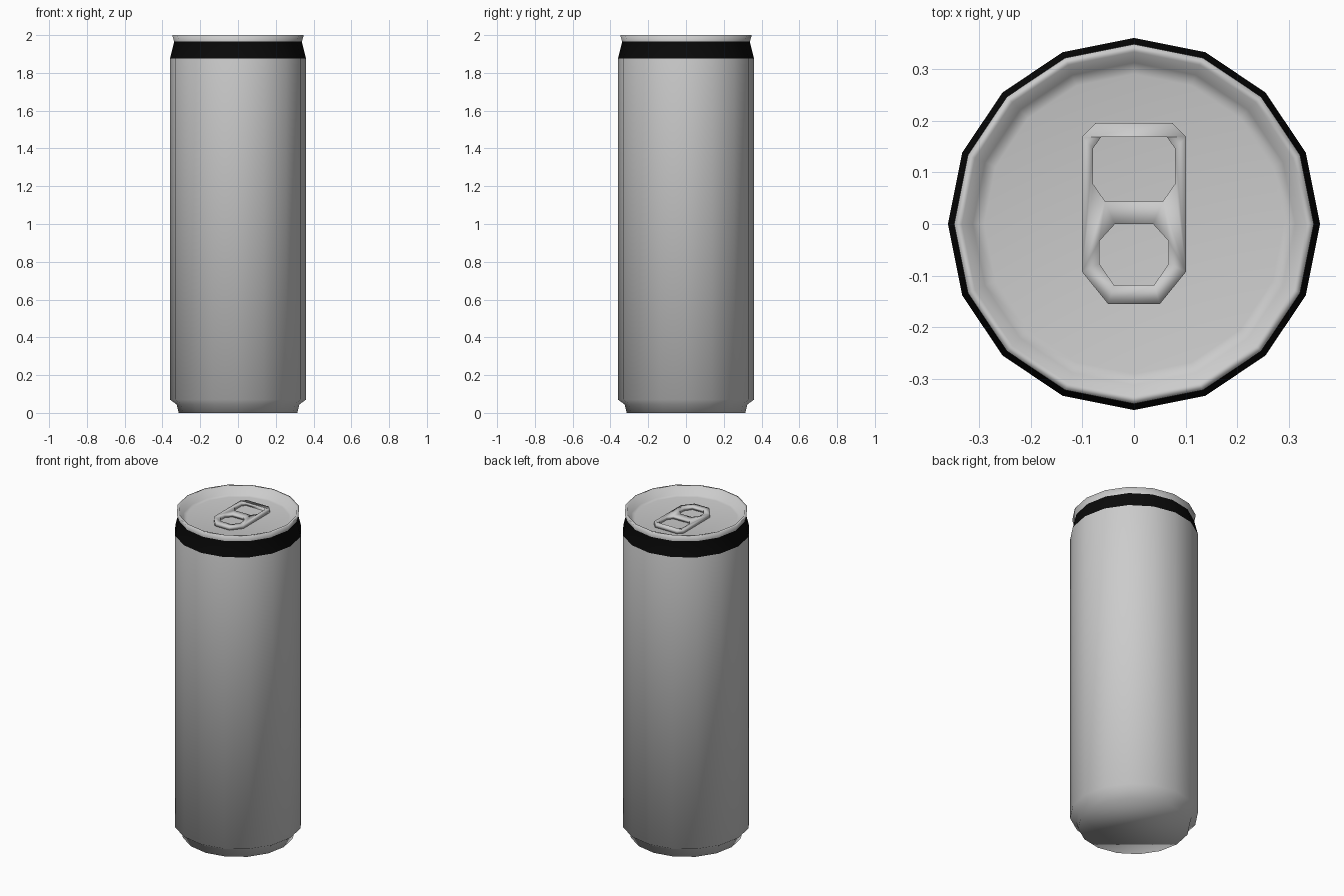
import bpy, bmesh, math
from mathutils.geometry import tessellate_polygon
from mathutils import Vector

if "Cube" in bpy.data.objects:
    bpy.data.objects.remove(bpy.data.objects["Cube"])

SIDES = 16
LID_Z = 1.95


def material(name, value):
    m = bpy.data.materials.new(name)
    m.diffuse_color = (value, value, value, 1)
    m.use_nodes = True
    m.node_tree.nodes["Principled BSDF"].inputs["Base Color"].default_value = m.diffuse_color
    return m


silver = material("silver", 0.6)
black = material("black", 0.003)


def make_object(name, bm, mats):
    bmesh.ops.recalc_face_normals(bm, faces=bm.faces)
    mesh = bpy.data.meshes.new(name)
    bm.to_mesh(mesh)
    bm.free()
    for p in mesh.polygons:
        p.use_smooth = True
    for m in mats:
        mesh.materials.append(m)
    ob = bpy.data.objects.new(name, mesh)
    bpy.context.collection.objects.link(ob)
    return ob


# Can: one turned profile from the base, up the wall, over the rim, down to the lid
profile = [(0.314, 0), (0.325, 0.045), (0.36, 0.07), (0.36, 1.875),
           (0.338, 1.965), (0.348, 2.0), (0.333, 2.0), (0.312, LID_Z + 0.005),
           (0.29, LID_Z)]
bm = bmesh.new()
rings = []
for r, z in profile:
    rings.append([bm.verts.new((r * math.cos(i * math.tau / SIDES),
                                r * math.sin(i * math.tau / SIDES), z))
                  for i in range(SIDES)])
for k in range(len(rings) - 1):
    a, b = rings[k], rings[k + 1]
    for i in range(SIDES):
        j = (i + 1) % SIDES
        f = bm.faces.new((a[i], a[j], b[j], b[i]))
        f.material_index = 1 if k == 3 else 0   # black neck band
bm.faces.new(rings[0])     # base
bm.faces.new(rings[-1])    # lid
make_object("can", bm, [silver, black])


# Pull tab: plate with two openings
def mirrored(half):
    """Closed outline from its right half, listed top to bottom."""
    return half + [(-x, y) for x, y in reversed(half)]


outlines = [
    mirrored([(0.075, 0.195), (0.101, 0.168), (0.101, -0.092), (0.05, -0.155)]),
    mirrored([(0.064, 0.168), (0.079, 0.147), (0.079, 0.077), (0.056, 0.044)]),
    mirrored([(0.037, 0.0), (0.067, -0.033), (0.067, -0.077), (0.039, -0.118)]),
]
bm = bmesh.new()
loops = [[Vector((x, y, 0)) for x, y in o] for o in outlines]
tris = tessellate_polygon(loops)
flat = [p for loop in loops for p in loop]
low = [bm.verts.new((p.x, p.y, LID_Z)) for p in flat]
high = [bm.verts.new((p.x, p.y, LID_Z + 0.02)) for p in flat]
for t in tris:
    bm.faces.new([high[i] for i in t])
    bm.faces.new([low[i] for i in reversed(t)])
start = 0
for loop in loops:
    n = len(loop)
    for i in range(n):
        a, b = start + i, start + (i + 1) % n
        bm.faces.new((low[a], low[b], high[b], high[a]))
    start += n
make_object("pull_tab", bm, [silver])
